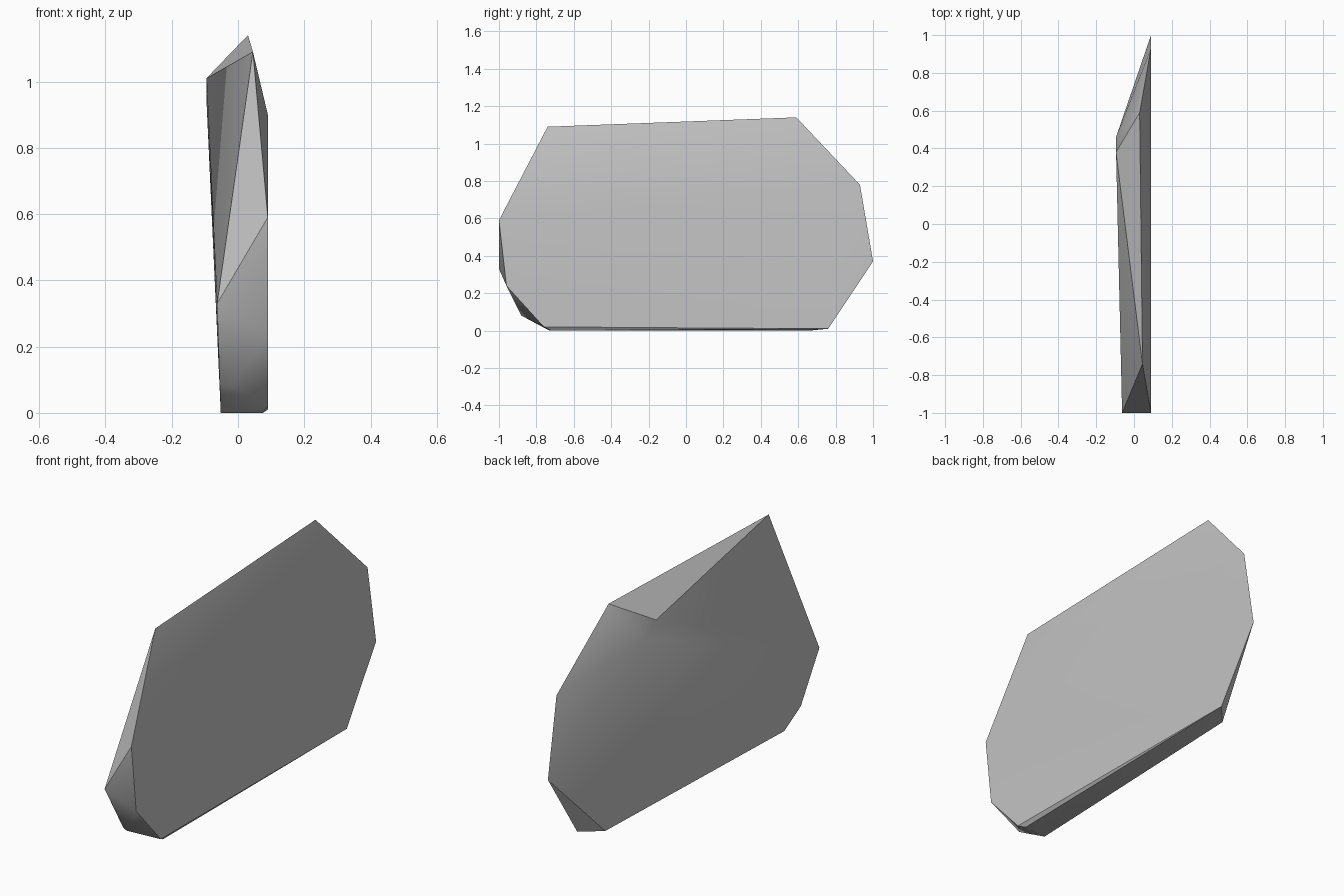
import bpy, bmesh, math

cube = bpy.data.objects.get("Cube")
if cube:
    bpy.data.objects.remove(cube, do_unlink=True)

# Stone colour
stone = bpy.data.materials.new("pale_grey_stone")
stone.use_nodes = True
grey = (0.55, 0.55, 0.55, 1)
stone.diffuse_color = grey
stone.node_tree.nodes["Principled BSDF"].inputs["Base Color"].default_value = grey

# Corners of the flat broad side, all in one plane (y, z)
flat_side = [(-1, .59), (-.96, .24), (-.76, .02), (.76, .01),
             (1, .37), (.93, .78), (-.65, .9)]
corners = [(.09, y, z) for y, z in flat_side]

# Top ridge
corners += [(.045, -.74, 1.09), (.03, .59, 1.14)]
# Chipped broad side and front nose
corners += [(-.095, .38, 1.01), (-.095, .46, .94), (-.063, -1, .33),
            (-.02, -.88, .08), (-.055, -.86, .08)]
# Base
corners += [(-.052, -.73, 0), (.075, -.72, 0), (0, .66, 0)]

# Wrap the corners in a convex slab
bm = bmesh.new()
for co in corners:
    bm.verts.new(co)
hull = bmesh.ops.convex_hull(bm, input=bm.verts[:])
bmesh.ops.delete(bm, geom=[v for v in bm.verts if not v.link_faces], context='VERTS')
bmesh.ops.dissolve_limit(bm, angle_limit=math.radians(0.5),
                         verts=bm.verts[:], edges=bm.edges[:])
bmesh.ops.recalc_face_normals(bm, faces=bm.faces[:])

mesh = bpy.data.meshes.new("stone_slab")
bm.to_mesh(mesh)
bm.free()
mesh.materials.append(stone)
slab = bpy.data.objects.new("stone_slab", mesh)
bpy.context.collection.objects.link(slab)

# Soft facets with sharp main edges
bpy.ops.object.select_all(action='DESELECT')
slab.select_set(True)
bpy.context.view_layer.objects.active = slab
bpy.ops.object.shade_smooth_by_angle(angle=math.radians(30))
